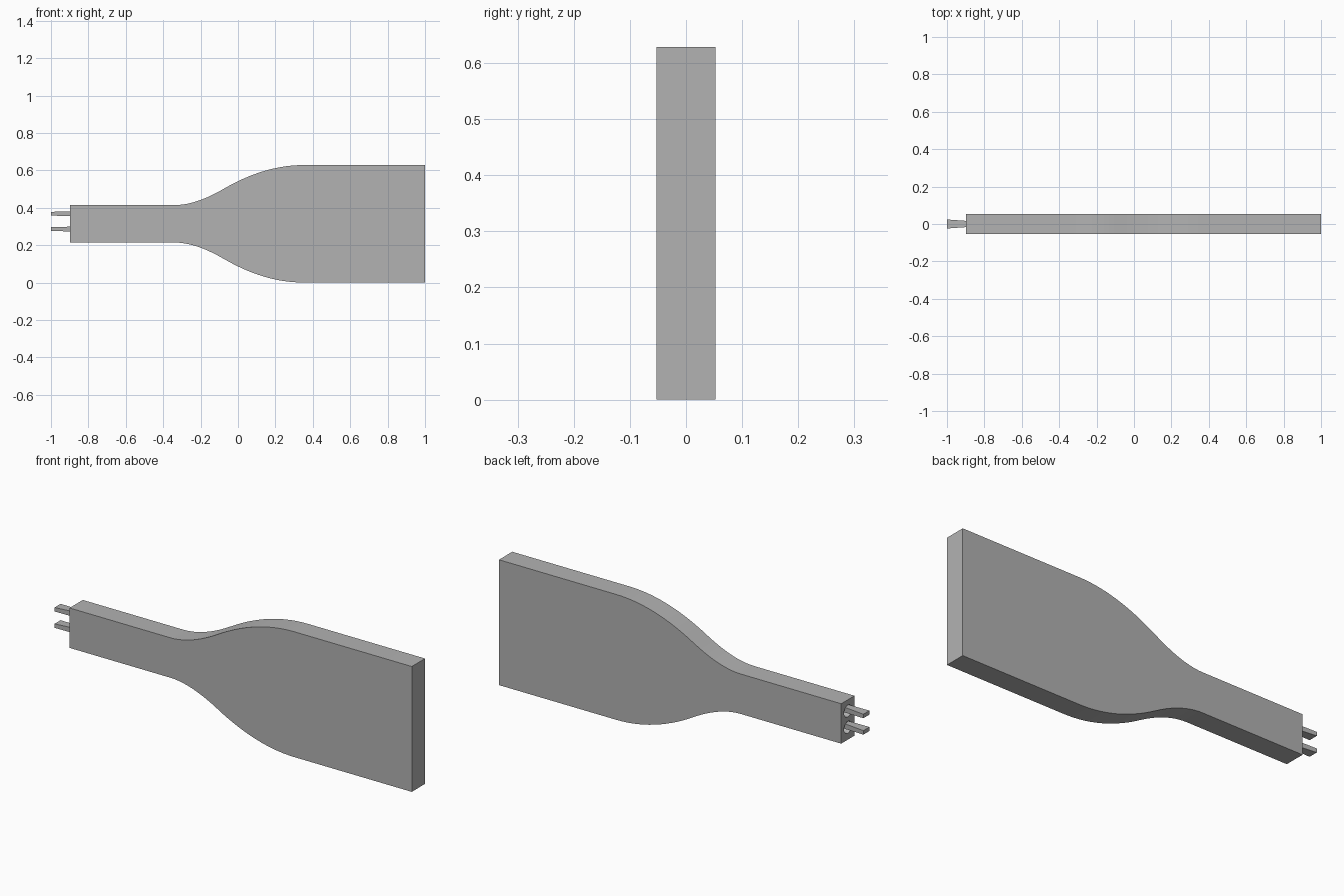
import bpy
import bmesh
from math import pi, radians
from mathutils import Vector, Matrix

cube = bpy.data.objects.get("Cube")
if cube:
    bpy.data.objects.remove(cube)

MID = 0.314          # height of the centre line
HALF_DEPTH = 0.0525
END = -0.897         # socket end of the body

grey = bpy.data.materials.new("mid grey")
grey.use_nodes = True
grey.diffuse_color = (0.448, 0.448, 0.448, 1)
grey.node_tree.nodes["Principled BSDF"].inputs["Base Color"].default_value = grey.diffuse_color


def finish(bm, name):
    bmesh.ops.recalc_face_normals(bm, faces=bm.faces)
    mesh = bpy.data.meshes.new(name)
    bm.to_mesh(mesh)
    bm.free()
    mesh.materials.append(grey)
    obj = bpy.data.objects.new(name, mesh)
    bpy.context.collection.objects.link(obj)
    return obj


def bend(a, b, c, steps):
    """Quadratic curve from a to c, pulled towards b."""
    a, b, c = Vector(a), Vector(b), Vector(c)
    ts = [i / steps for i in range(steps + 1)]
    return [a * (1 - t) ** 2 + b * 2 * t * (1 - t) + c * t * t for t in ts]


def activate(obj):
    bpy.ops.object.select_all(action="DESELECT")
    obj.select_set(True)
    bpy.context.view_layer.objects.active = obj


# Body: mirrored bottle-shaped outline, extruded through its thickness
upper = [Vector((END, 0.1))]
upper += bend((-0.34, 0.1), (-0.227, 0.1), (-0.08, 0.185), 10)
upper += bend((-0.08, 0.185), (0.14, 0.314), (0.35, 0.314), 14)[1:]
upper.append(Vector((1, 0.314)))
outline = [(p.x, MID + p.y) for p in upper] + [(p.x, MID - p.y) for p in reversed(upper)]

bm = bmesh.new()
face = bm.faces.new([bm.verts.new((x, -HALF_DEPTH, z)) for x, z in outline])
extruded = bmesh.ops.extrude_face_region(bm, geom=[face], use_keep_orig=True)
moved = [g for g in extruded["geom"] if isinstance(g, bmesh.types.BMVert)]
bmesh.ops.translate(bm, vec=(0, 2 * HALF_DEPTH, 0), verts=moved)
body = finish(bm, "body")

for label, z in (("lower", 0.286), ("upper", 0.368)):
    # Round socket cut into the narrow end
    bm = bmesh.new()
    turn = Matrix.Translation((END, 0, z - 0.01)) @ Matrix.Rotation(pi / 2, 4, "Y")
    bmesh.ops.create_cone(bm, cap_ends=True, segments=20, radius1=0.03,
                          radius2=0.03, depth=0.16, matrix=turn)
    cutter = finish(bm, label + "_socket_cutter")
    cutter.hide_render = True
    cut = body.modifiers.new("socket", "BOOLEAN")
    cut.operation = "DIFFERENCE"
    cut.solver = "EXACT"
    cut.object = cutter
    activate(body)
    bpy.ops.object.modifier_apply(modifier=cut.name)
    bpy.data.objects.remove(cutter)

    # Prong: flat blade that widens and thins towards its tip
    bm = bmesh.new()
    bmesh.ops.create_cube(bm, size=1)
    for v in bm.verts:
        tip = v.co.x < 0
        side, rise = (0.024, 0.01) if tip else (0.011, 0.015)
        v.co = (-1 if tip else -0.815,
                side if v.co.y > 0 else -side,
                z + (rise if v.co.z > 0 else -rise))
    finish(bm, label + "_prong")

activate(body)
bpy.ops.object.shade_smooth_by_angle(angle=radians(30))
